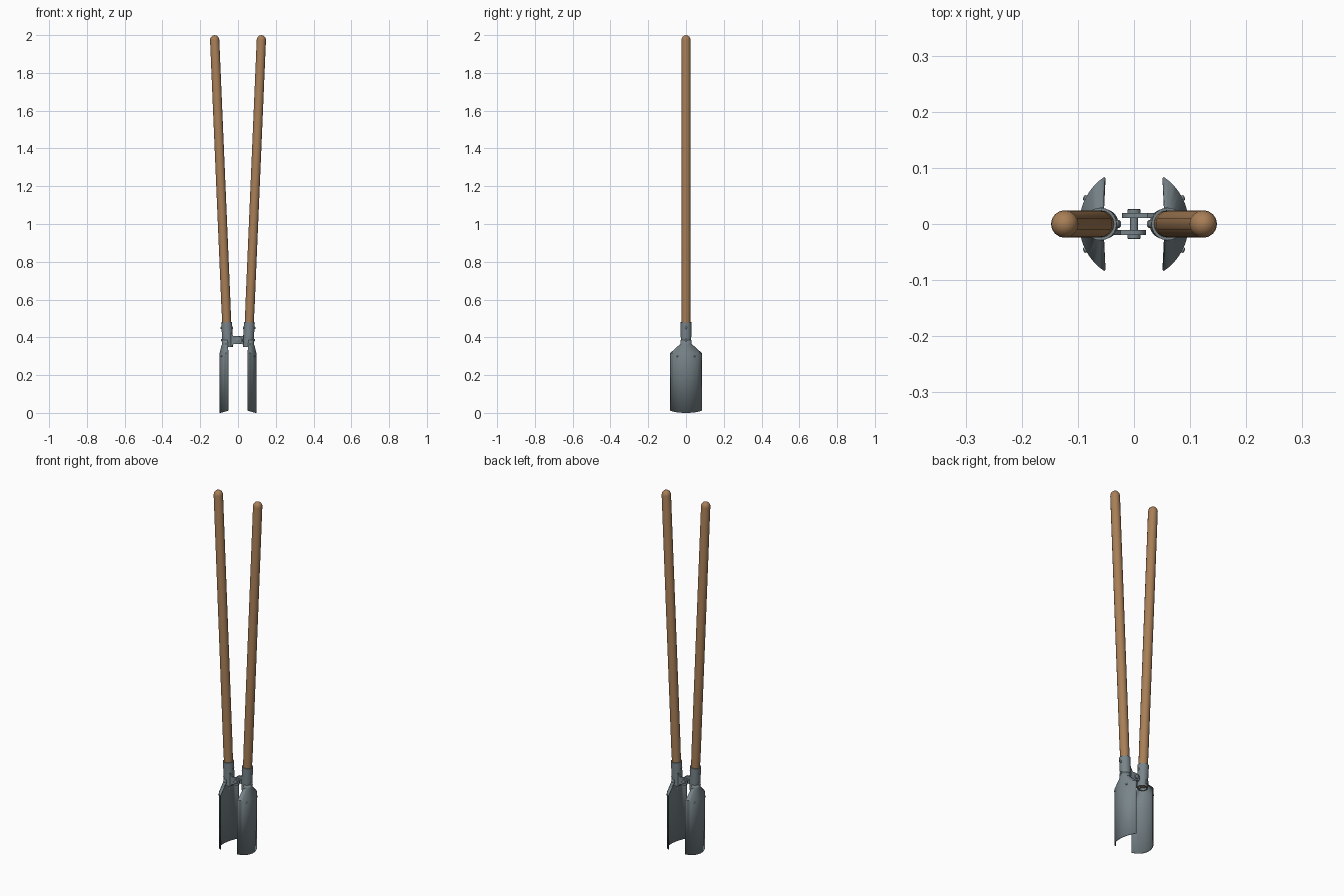
import bpy, bmesh, math
from mathutils import Vector, Matrix

if "Cube" in bpy.data.objects:
    bpy.data.objects.remove(bpy.data.objects["Cube"])


def material(name, rgb):
    m = bpy.data.materials.new(name)
    m.diffuse_color = (*rgb, 1)
    m.use_nodes = True
    m.node_tree.nodes["Principled BSDF"].inputs["Base Color"].default_value = m.diffuse_color
    return m


WOOD = material("ash_wood", (0.39, 0.21, 0.095))
STEEL = material("grey_steel", (0.19, 0.235, 0.255))
BOLT = material("bright_bolt", (0.30, 0.35, 0.37))

SLOPE = 0.0425                      # handle lean, x per z


def axis_x(z):
    return 0.060 + SLOPE * (z - 0.48)


def finish(bm, name, mat, turn=0.0, thickness=0.0):
    bmesh.ops.recalc_face_normals(bm, faces=bm.faces)
    me = bpy.data.meshes.new(name)
    bm.to_mesh(me)
    bm.free()
    me.materials.append(mat)
    ob = bpy.data.objects.new(name, me)
    bpy.context.collection.objects.link(ob)
    ob.rotation_euler.z = turn
    bpy.ops.object.select_all(action='DESELECT')
    ob.select_set(True)
    bpy.context.view_layer.objects.active = ob
    bpy.ops.object.shade_smooth_by_angle(angle=math.radians(35))
    if thickness:
        mod = ob.modifiers.new("thickness", 'SOLIDIFY')
        mod.thickness = thickness
        mod.offset = -1
    return ob


def lathe(name, mat, profile, start, direction, turn=0.0, sides=20, closed=False):
    """Spin (radius, distance) points around an axis."""
    q = Vector(direction).to_track_quat('Z', 'Y')
    mtx = Matrix.Translation(start) @ q.to_matrix().to_4x4()
    bm = bmesh.new()
    rings = []
    for r, d in profile:
        rings.append([bm.verts.new(mtx @ Vector((r * math.cos(a), r * math.sin(a), d)))
                      for a in (2 * math.pi * i / sides for i in range(sides))])
    pairs = list(zip(rings, rings[1:]))
    if closed:
        pairs.append((rings[-1], rings[0]))
    else:
        bm.faces.new(rings[0])
        bm.faces.new(rings[-1])
    for a, b in pairs:
        for i in range(sides):
            j = (i + 1) % sides
            bm.faces.new((a[i], a[j], b[j], b[i]))
    return finish(bm, name, mat, turn)


def rivet(name, start, direction, radius, height, turn):
    lathe(name, BOLT, [(radius, -0.004), (radius, height * 0.5), (radius * 0.6, height)],
          start, direction, turn, sides=12)


def blade(name, turn):
    """Curved cutting blade with a shoulder that closes in to the socket."""
    n = 20
    # centre x, radius, half angle, height
    rows = [(-0.004, 0.1015, 56, 0.0), (-0.004, 0.1015, 56, 0.316),
            (axis_x(0.366), 0.0295, 92, 0.366), (axis_x(0.385), 0.0295, 92, 0.385)]
    bm = bmesh.new()
    grid = []
    for k, (cx, r, half, z) in enumerate(rows):
        line = []
        for i in range(n + 1):
            t = 2 * i / n - 1
            a = math.radians(half) * t
            lift = 0.012 * t * t if k == 0 else 0
            line.append(bm.verts.new((cx + r * math.cos(a), r * math.sin(a), z + lift)))
        grid.append(line)
    for a, b in zip(grid, grid[1:]):
        for i in range(n):
            bm.faces.new((a[i], a[i + 1], b[i + 1], b[i]))
    ob = finish(bm, name, STEEL, turn, 0.004)
    # make sure the thickness grows to the inside
    if ob.data.polygons[n // 2].normal.x < 0:
        ob.data.flip_normals()


def hinge_arm(name, turn):
    """Flat arm with a round eye at the pivot, flaring towards the socket."""
    pts = [(0.021 * math.cos(a), 0.385 + 0.021 * math.sin(a))
           for a in (math.radians(90 + 18 * i) for i in range(11))]
    pts += [(0.024, 0.364), (0.036, 0.348), (0.052, 0.348), (0.052, 0.424),
            (0.036, 0.424), (0.024, 0.406)]
    bm = bmesh.new()
    face = bm.faces.new([bm.verts.new((x, 0.011, z)) for x, z in pts])
    out = bmesh.ops.extrude_face_region(bm, geom=[face])
    bmesh.ops.translate(bm, vec=(0, 0.009, 0),
                        verts=[v for v in out["geom"] if isinstance(v, bmesh.types.BMVert)])
    finish(bm, name, STEEL, turn)


LEAN = Vector((SLOPE, 0, 1)).normalized()

# the two halves are the same part turned by half a circle
for side, turn in (("right", 0.0), ("left", math.pi)):
    # wooden handle with rounded tip
    z0, length, r = 0.362, (1.9995 - 0.362) / LEAN.z, 0.0245
    prof = [(0.022, 0), (r, 0.2), (r, length - 0.026)]
    prof += [(r * math.cos(a), length - 0.026 + 0.026 * math.sin(a))
             for a in (math.radians(d) for d in (20, 40, 60, 76, 87))]
    lathe(side + "_handle", WOOD, prof, (axis_x(z0), 0, z0), LEAN, turn, sides=16)

    # steel socket tube
    zs = 0.349
    lathe(side + "_socket", STEEL,
          [(0.0270, 0), (0.0290, 0.131), (0.0240, 0.131), (0.0215, 0)],
          (axis_x(zs), 0, zs), LEAN, turn, sides=24, closed=True)

    blade(side + "_blade", turn)
    hinge_arm(side + "_hinge_arm", turn)

    # bolts through the socket, showing on both faces
    for i, z in enumerate((0.385, 0.450)):
        rivet(f"{side}_socket_bolt_outer_{i}", (axis_x(z) + 0.029, 0, z), (1, 0, 0),
              0.007, 0.005, turn)
        rivet(f"{side}_socket_bolt_inner_{i}", (axis_x(z) - 0.0275, 0, z), (-1, 0, 0),
              0.007, 0.005, turn)

    # rivets near the top of the blade
    for i, s in enumerate((-1, 1)):
        a = math.radians(27) * s
        d = Vector((math.cos(a), math.sin(a), 0))
        rivet(f"{side}_blade_rivet_{i}", Vector((-0.004, 0, 0.300)) + d * 0.1015, d,
              0.005, 0.004, turn)

# pivot pin with heads
lathe("pivot_pin", STEEL, [(0.007, -0.022), (0.007, 0.022)], (0, 0, 0.385), (0, 1, 0), sides=16)
for i, s in enumerate((-1, 1)):
    lathe(f"pivot_head_{i}", STEEL, [(0.012, 0), (0.012, 0.006), (0.009, 0.0075)],
          (0, 0.0195 * s, 0.385), (0, s, 0), sides=12)
